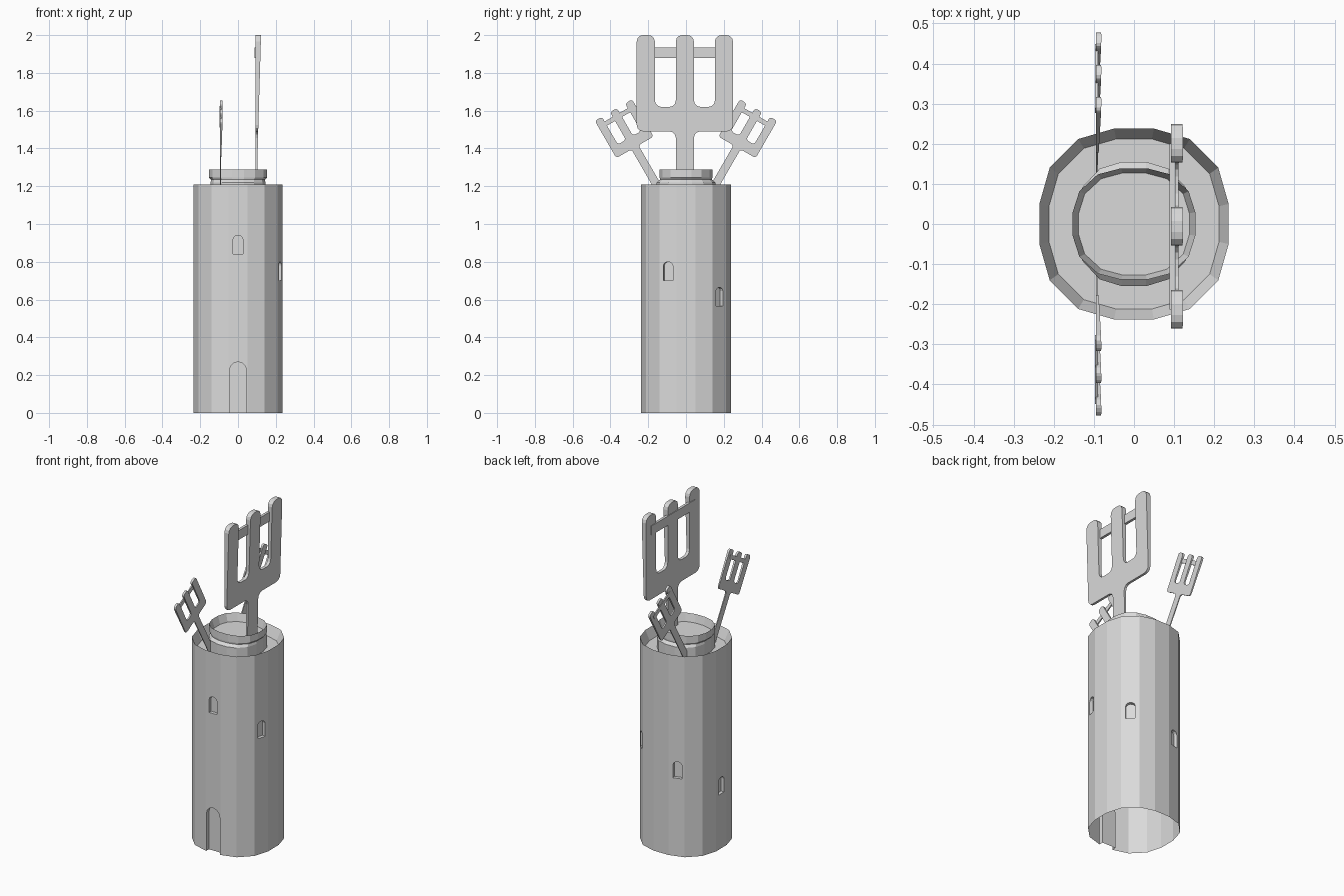
import bpy
import bmesh
from math import sin, cos, pi, radians
from mathutils import Matrix, Vector

if "Cube" in bpy.data.objects:
    bpy.data.objects.remove(bpy.data.objects["Cube"], do_unlink=True)

GREY = (0.7, 0.7, 0.7, 1)
stone = bpy.data.materials.new("plain_grey")
stone.use_nodes = True
stone.diffuse_color = GREY
stone.node_tree.nodes["Principled BSDF"].inputs["Base Color"].default_value = GREY


def add_object(name, bm):
    bmesh.ops.recalc_face_normals(bm, faces=bm.faces)
    mesh = bpy.data.meshes.new(name)
    bm.to_mesh(mesh)
    bm.free()
    mesh.materials.append(stone)
    obj = bpy.data.objects.new(name, mesh)
    bpy.context.collection.objects.link(obj)
    return obj


# Sixteen-sided plan shared by tower and drum, as unit-size corners
QUARTER = [(1, 0.21), (0.89, 0.59), (0.59, 0.89), (0.21, 1)]
RIGHT = [(x, -y) for x, y in reversed(QUARTER)] + QUARTER
PLAN = RIGHT + [(-x, y) for x, y in reversed(RIGHT)]


def lofted(name, rings, cap_bottom):
    """Join rings of (x radius, y radius, height) and cap the last one."""
    bm = bmesh.new()
    loops = [[bm.verts.new((x * rx, y * ry, z)) for x, y in PLAN]
             for rx, ry, z in rings]
    n = len(PLAN)
    for low, high in zip(loops, loops[1:]):
        for i in range(n):
            j = (i + 1) % n
            bm.faces.new((low[i], low[j], high[j], high[i]))
    bm.faces.new(loops[-1])
    if cap_bottom:
        bm.faces.new(loops[0])
    return add_object(name, bm)


# Tower shell with a sunken ledge inside its rim
tower = lofted("tower_wall", [(0.236, 0.238, 0), (0.236, 0.238, 1.21),
                              (0.212, 0.212, 1.15)], True)

# Drum on the ledge, with a flared rim and a sunken floor
lofted("top_drum", [(0.145, 0.155, 1.15), (0.145, 0.155, 1.22),
                    (0.143, 0.138, 1.235), (0.153, 0.139, 1.245),
                    (0.153, 0.139, 1.288), (0.138, 0.127, 1.24)], False)


# Recessed arched door and windows
def arch_prism(bm, place, angle, width, bottom, top, depth, rise):
    half = width / 2
    spring = top - half * rise
    outline = [(-half, bottom), (half, bottom)]
    outline += [(half * cos(pi * k / 6), spring + half * rise * sin(pi * k / 6))
                for k in range(7)]
    turn = Matrix.Translation((*place, 0)) @ Matrix.Rotation(radians(angle - 90), 4, "Z")
    back, front = ([bm.verts.new(turn @ Vector((u, d, v))) for u, v in outline]
                   for d in (-depth, 0.05))
    bm.faces.new(back)
    bm.faces.new(front)
    for i in range(len(outline)):
        bm.faces.new((back[i - 1], back[i], front[i], front[i - 1]))


cut = bmesh.new()
arch_prism(cut, (0, -0.238), -90, 0.09, -0.05, 0.27, 0.025, 1)
for place, angle, mid in [((0, -0.238), -90, 0.89),
                          ((0.223, -0.095), -15, 0.75),
                          ((0.174, 0.177), 45, 0.615),
                          ((-0.1, 0.223), 105, 0.52),
                          ((-0.236, 0), 180, 0.38)]:
    arch_prism(cut, place, angle, 0.052, mid - 0.05, mid + 0.05, 0.02, 0.8)
cutter = add_object("opening_cutter", cut)
cutter.hide_render = True

mod = tower.modifiers.new("openings", "BOOLEAN")
mod.operation = "DIFFERENCE"
mod.solver = "EXACT"
mod.object = cutter
graph = bpy.context.evaluated_depsgraph_get()
carved = bpy.data.meshes.new_from_object(tower.evaluated_get(graph))
tower.modifiers.clear()
tower.data = carved
bpy.data.objects.remove(cutter, do_unlink=True)

# Open underside of the tower
bm = bmesh.new()
bm.from_mesh(carved)
base = [f for f in bm.faces if all(v.co.z < 0.001 for v in f.verts)]
bmesh.ops.delete(bm, geom=base, context="FACES")
bm.to_mesh(carved)
bm.free()


# Three-pronged forks, modelled with the middle tip at the origin
def fork(name, tip, tilt, size, length):
    half = [(0.048, 0), (0.048, -0.38), (0.159, -0.38), (0.159, 0),
            (0.255, 0), (0.255, -0.51), (0.048, -0.51), (0.048, -length)]
    outline = half + [(-y, z) for y, z in reversed(half)]
    bm = bmesh.new()
    bm.faces.new([bm.verts.new((0, y, z)) for y, z in outline])
    corners = [v for v in bm.verts if v.co.z > -0.6]
    bmesh.ops.bevel(bm, geom=corners, offset=0.034, segments=3,
                    profile=0.5, affect="VERTICES")
    grown = bmesh.ops.extrude_face_region(bm, geom=list(bm.faces))
    for v in grown["geom"]:
        if isinstance(v, bmesh.types.BMVert):
            v.co.x += max(0.009, 0.03 + 0.03 * v.co.z)
    # Thin bar across the backs of the prongs
    bar = Matrix.Translation((0.004, 0, -0.093)) @ Matrix.Diagonal((0.016, 0.414, 0.056, 1))
    bmesh.ops.create_cube(bm, size=1, matrix=bar)
    bm.transform(Matrix.Translation(tip) @ Matrix.Rotation(radians(tilt), 4, "X")
                 @ Matrix.Scale(size, 4))
    add_object(name, bm)


fork("large_fork", (0.092, -0.006, 2), 0, 1, 0.77)
for name, side in (("small_fork_back", 1), ("small_fork_front", -1)):
    fork(name, (-0.095, side * 0.384, 1.603), -30 * side, 0.446, 1.15)
